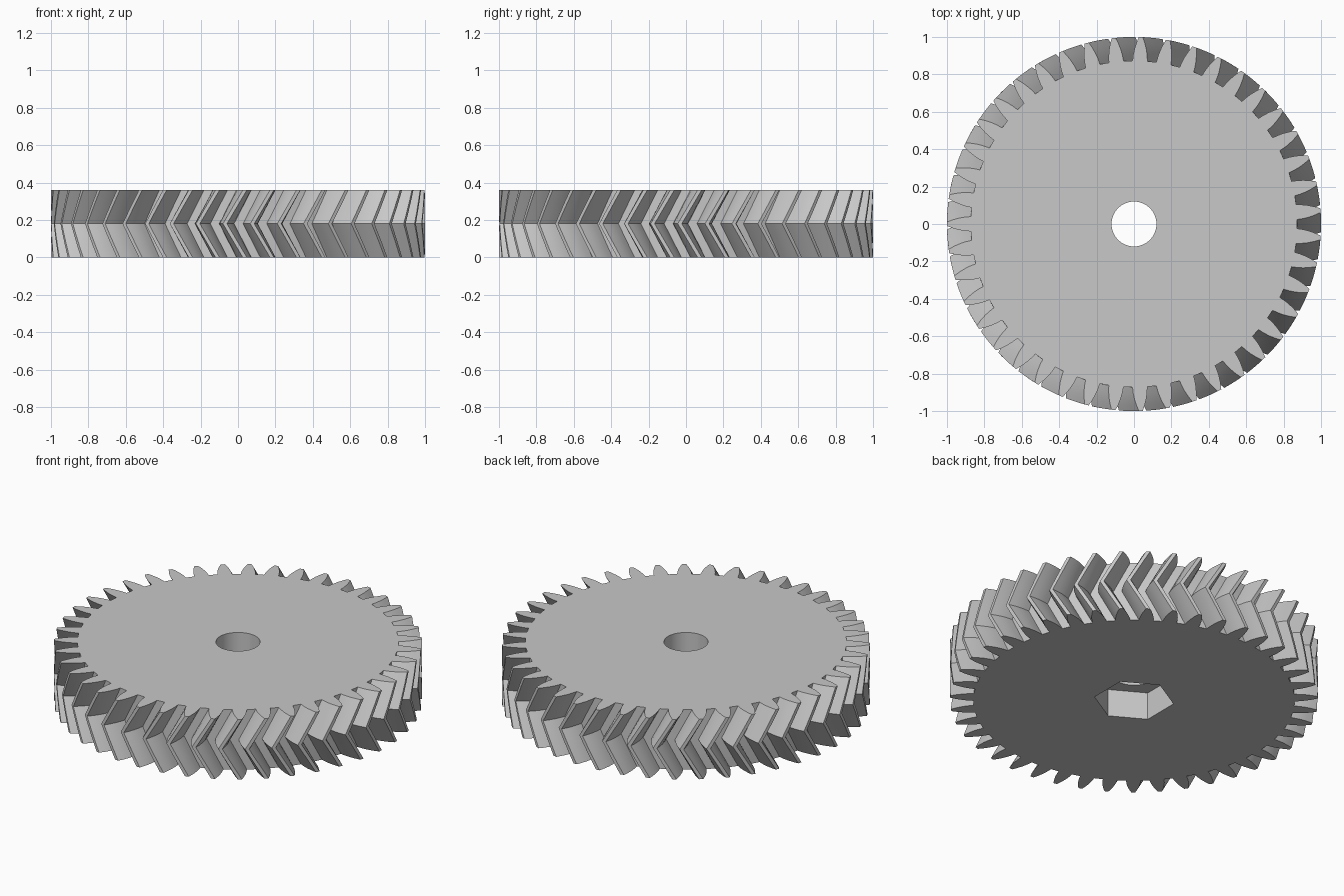
import bpy
import bmesh
from math import cos, sin, pi, radians

cube = bpy.data.objects.get("Cube")
if cube:
    bpy.data.objects.remove(cube, do_unlink=True)

TEETH = 43
HEIGHT = 0.36
TWIST = radians(6.1)      # turn between the middle plane and each face
STEPS = 3                 # slices per half
BORE_RADIUS = 0.12
NUT_RADIUS = 0.218
NUT_DEPTH = 0.165

# Half tooth: radius and half angle in degrees, from root to tip
FLANK = [(0.873, 2.6), (0.905, 2.35), (0.935, 1.95), (0.968, 1.35), (1.0, 0.62)]

steel = bpy.data.materials.new("light grey")
steel.use_nodes = True
grey = (0.58, 0.58, 0.58, 1.0)
steel.diffuse_color = grey
steel.node_tree.nodes["Principled BSDF"].inputs["Base Color"].default_value = grey


def tooth_outline():
    """Polar outline of the whole gear, with a gap centred on +x."""
    tooth = [(r, -a) for r, a in FLANK] + [(r, a) for r, a in reversed(FLANK)]
    pitch = 2 * pi / TEETH
    return [(r, (i + 0.5) * pitch + radians(a)) for i in range(TEETH) for r, a in tooth]


def circle(radius, sides, phase=0.0):
    return [(radius, phase + 2 * pi * i / sides) for i in range(sides)]


def add_ring(bm, outline, z, turn=0.0):
    verts = [bm.verts.new((r * cos(a + turn), r * sin(a + turn), z)) for r, a in outline]
    edges = [bm.edges.new((v, verts[i - 1])) for i, v in enumerate(verts)]
    return verts, edges


def join_rings(bm, low, high):
    for i in range(len(low[0])):
        bm.faces.new((low[0][i - 1], low[0][i], high[0][i], high[0][i - 1]))


def fill_between(bm, outer, inner):
    bmesh.ops.triangle_fill(bm, use_beauty=True, edges=outer[1] + inner[1])


bm = bmesh.new()

# Double helical toothed rim
outline = tooth_outline()
rim = []
for k in range(2 * STEPS + 1):
    t = k / STEPS - 1
    rim.append(add_ring(bm, outline, HEIGHT * (t + 1) / 2, TWIST * (abs(t) - 1) + TWIST))
# The outline lies on both outer faces, so the middle turns back by TWIST
for k, (verts, _) in enumerate(rim):
    back = -TWIST
    for v in verts:
        x, y = v.co.x, v.co.y
        v.co.x, v.co.y = x * cos(back) - y * sin(back), x * sin(back) + y * cos(back)
for low, high in zip(rim, rim[1:]):
    join_rings(bm, low, high)

# Round bore from the top, hexagonal nut pocket from below
bore_top = add_ring(bm, circle(BORE_RADIUS, 48), HEIGHT)
bore_low = add_ring(bm, circle(BORE_RADIUS, 48), NUT_DEPTH)
nut_top = add_ring(bm, circle(NUT_RADIUS, 6, pi / 6), NUT_DEPTH)
nut_low = add_ring(bm, circle(NUT_RADIUS, 6, pi / 6), 0)
join_rings(bm, bore_low, bore_top)
join_rings(bm, nut_low, nut_top)

# Flat faces
fill_between(bm, rim[-1], bore_top)
fill_between(bm, nut_top, bore_low)
fill_between(bm, rim[0], nut_low)
bmesh.ops.recalc_face_normals(bm, faces=bm.faces[:])

mesh = bpy.data.meshes.new("herringbone_gear")
bm.to_mesh(mesh)
bm.free()
mesh.materials.append(steel)
gear = bpy.data.objects.new("herringbone_gear", mesh)
bpy.context.collection.objects.link(gear)
bpy.ops.object.select_all(action="DESELECT")
gear.select_set(True)
bpy.context.view_layer.objects.active = gear
bpy.ops.object.shade_smooth_by_angle(angle=radians(25))
